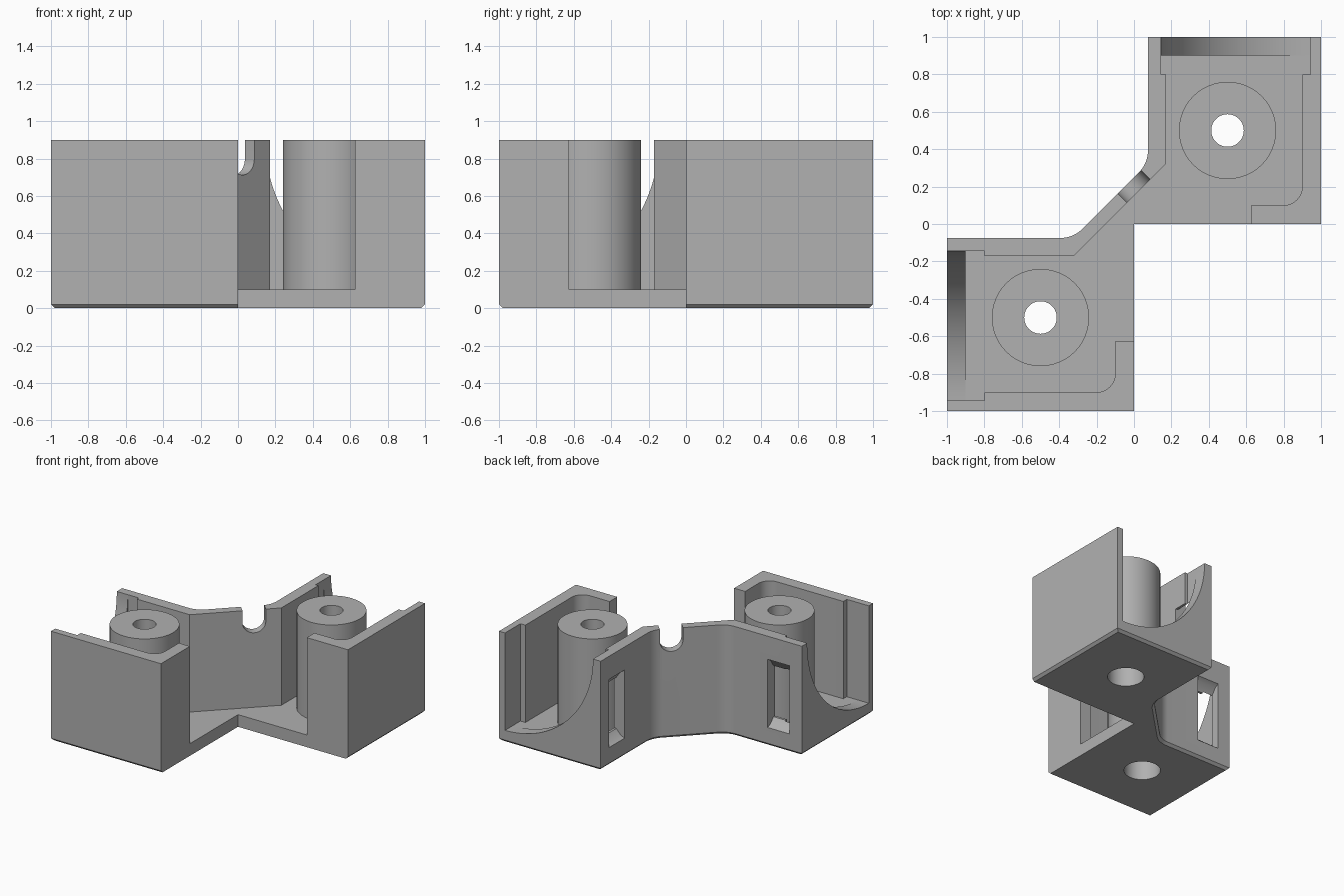
import bpy, bmesh
from math import sin, cos, radians, sqrt
from mathutils import Vector

if "Cube" in bpy.data.objects:
    bpy.data.objects.remove(bpy.data.objects["Cube"], do_unlink=True)

GREY = (0.44, 0.44, 0.44, 1)
grey = bpy.data.materials.new("mid grey plastic")
grey.use_nodes = True
grey.diffuse_color = GREY
grey.node_tree.nodes["Principled BSDF"].inputs["Base Color"].default_value = GREY

HEIGHT, FLOOR = 0.9, 0.1


def arc(cx, cy, r, a0, a1, n):
    angles = [radians(a0 + (a1 - a0) * i / n) for i in range(n + 1)]
    return [(cx + r * cos(a), cy + r * sin(a)) for a in angles]


def swap(p):
    """Reflect a point or vector onto the other wing of the bracket."""
    return (-p[1], -p[0]) + tuple(p[2:])


def make(name, bm):
    bmesh.ops.recalc_face_normals(bm, faces=bm.faces[:])
    mesh = bpy.data.meshes.new(name)
    bm.to_mesh(mesh)
    bm.free()
    ob = bpy.data.objects.new(name, mesh)
    bpy.context.collection.objects.link(ob)
    mesh.materials.append(grey)
    return ob


def prism_bm(ring, sweep):
    bm = bmesh.new()
    face = bm.faces.new([bm.verts.new(p) for p in ring])
    out = bmesh.ops.extrude_face_region(bm, geom=[face])
    verts = [g for g in out["geom"] if isinstance(g, bmesh.types.BMVert)]
    bmesh.ops.translate(bm, verts=verts, vec=Vector(sweep))
    return bm


cutters = []


def cutter(name, ring, sweep, both=True):
    cutters.append(make(name, prism_bm(ring, sweep)))
    if both:
        ring = [swap(p) for p in ring]
        cutters.append(make(name + "_mirrored", prism_bm(ring, swap(sweep))))


# Body: two square wings joined by a diagonal bridge
wing = [(0, -1), (-1, -1), (-1, -0.075)] + arc(-0.395, 0.095, 0.17, -90, -45, 8)
outline = [(0, 0)] + wing + [swap(p) for p in reversed(wing)]
bm = prism_bm([(x, y, 0) for x, y in outline], (0, 0, HEIGHT))


def chamfered(e):
    a, b = (v.co for v in e.verts)
    inner = (abs(a.x) + abs(b.x) < 0.001) or (abs(a.y) + abs(b.y) < 0.001)
    return a.z + b.z < 0.001 and not inner


bmesh.ops.recalc_face_normals(bm, faces=bm.faces[:])
bmesh.ops.bevel(bm, geom=[e for e in bm.edges if chamfered(e)], offset=0.02,
                segments=1, affect='EDGES')
body = make("bracket_body", bm)

# Cavity above the floor, with stepped grooves near the open ends
half = [(-0.32, -0.17), (-0.8, -0.17), (-0.8, -0.145), (-0.9, -0.145),
        (-0.9, -0.945), (-0.8, -0.945), (-0.8, -0.9)]
half += arc(-0.2, -0.8, 0.1, -90, 0, 8) + [(-0.1, -0.625), (0.1, -0.625)]
cavity = half + [swap(p) for p in reversed(half)]
cutter("cavity_cutter", [(x, y, FLOOR) for x, y in cavity], (0, 0, 1), both=False)

# Curved scoop in each end panel
scoop = arc(-0.945, HEIGHT, 0.8, -90, 0, 32) + [(-0.145, 1.1), (-0.945, 1.1)]
cutter("scoop_cutter", [(-1.1, y, z) for y, z in scoop], (0.22, 0, 0))

# Clip windows with flared top and bottom
window = [(-0.05, 0.15), (-0.075, 0.15), (-0.11, 0.165), (-0.15, 0.21), (-0.2, 0.21),
          (-0.2, 0.63), (-0.15, 0.63), (-0.11, 0.69), (-0.075, 0.71), (-0.05, 0.71)]
cutter("window_cutter", [(-0.89, y, z) for y, z in window], (0.2, 0, 0))

# Cable notch through the top of the diagonal bridge
notch = arc(0, 0.8, 0.088, -180, 0, 24) + [(0.088, 1), (-0.088, 1)]
d = 1 / sqrt(2)
cutter("notch_cutter", [(d * s, 0.2 + d * s, z) for s, z in notch],
       (-0.3, 0.3, 0), both=False)
cutters[-1].location = (0, -0.0, 0)
for v in cutters[-1].data.vertices:
    v.co += Vector((0.05, -0.05, 0))

# Screw head recesses in the underside
cutter("recess_cutter", [(x, y, -0.1) for x, y in arc(-0.5, -0.5, 0.137, 0, 352.5, 47)],
       (0, 0, 0.3))

# Apply the cuts
for c in cutters:
    c.hide_render = True
    mod = body.modifiers.new(c.name, 'BOOLEAN')
    mod.operation, mod.solver, mod.object = 'DIFFERENCE', 'EXACT', c
deps = bpy.context.evaluated_depsgraph_get()
body_mesh = bpy.data.meshes.new_from_object(body.evaluated_get(deps))
body.modifiers.clear()
body.data = body_mesh
for c in cutters:
    bpy.data.objects.remove(c, do_unlink=True)

# Screw posts, turned from a stepped profile
parts = [body]
for name, s in (("right_screw_post", -0.5), ("left_screw_post", 0.5)):
    bm = bmesh.new()
    profile = [(0.137, FLOOR), (0.26, FLOOR), (0.26, HEIGHT), (0.087, HEIGHT),
               (0.087, 0.7), (0.137, 0.7)]
    verts = [bm.verts.new((r, 0, z)) for r, z in profile]
    edges = [bm.edges.new((verts[i - 1], verts[i])) for i in range(len(verts))]
    bmesh.ops.spin(bm, geom=verts + edges, cent=(0, 0, 0), axis=(0, 0, 1),
                   angle=radians(360), steps=48, use_merge=True)
    bmesh.ops.remove_doubles(bm, verts=bm.verts[:], dist=0.0001)
    post = make(name, bm)
    post.location = (s, s, 0)
    parts.append(post)

# Smooth the curved faces, keep the edges crisp
bpy.ops.object.select_all(action='DESELECT')
for ob in parts:
    ob.select_set(True)
bpy.context.view_layer.objects.active = body
bpy.ops.object.shade_smooth_by_angle(angle=radians(30))
